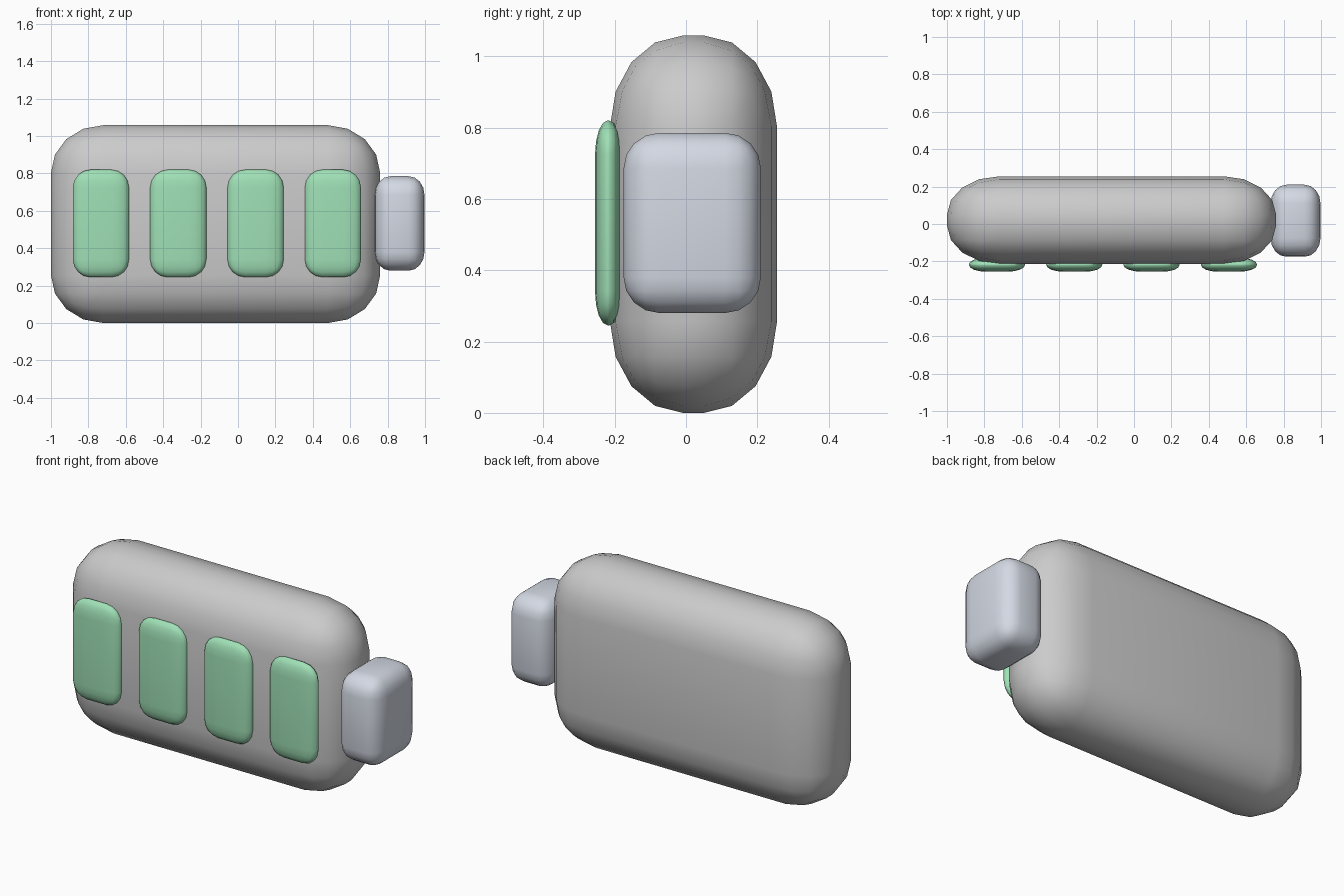
import bpy, bmesh

if "Cube" in bpy.data.objects:
    bpy.data.objects.remove(bpy.data.objects["Cube"])


def material(name, rgb):
    m = bpy.data.materials.new(name)
    m.diffuse_color = (*rgb, 1)
    m.use_nodes = True
    m.node_tree.nodes["Principled BSDF"].inputs["Base Color"].default_value = m.diffuse_color
    return m


def rounded_box(name, lo, hi, radii, segments=4, mat=None):
    """Box between two corners with a separate rounding radius per axis."""
    bm = bmesh.new()
    bmesh.ops.create_cube(bm, size=2)
    bmesh.ops.bevel(bm, geom=bm.edges[:], offset=0.5, segments=segments,
                    profile=0.5, affect='EDGES')
    for v in bm.verts:
        for i in range(3):
            mid, half = (lo[i] + hi[i]) / 2, (hi[i] - lo[i]) / 2
            side = 1 if v.co[i] > 0 else -1
            v.co[i] = mid + side * (half - radii[i] * (1 - abs(v.co[i])) / 0.5)
    for f in bm.faces:
        f.smooth = True
    mesh = bpy.data.meshes.new(name)
    bm.to_mesh(mesh)
    bm.free()
    obj = bpy.data.objects.new(name, mesh)
    bpy.context.collection.objects.link(obj)
    if mat:
        mesh.materials.append(mat)
    return obj


green = material("green", (0.35, 0.75, 0.47))
steel = material("blue_grey", (0.65, 0.69, 0.77))

# Main battery body
rounded_box("body", (-1, -0.213, 0), (0.76, 0.255, 1.058), (0.28, 0.205, 0.255))

# Terminal on the right end
rounded_box("terminal", (0.73, -0.175, 0.28), (0.997, 0.21, 0.785),
            (0.085, 0.1, 0.1), mat=steel)

# Four charge bars on the front
for i in range(4):
    x = -0.733 + i * 0.4135
    rounded_box(f"charge_bar_{i + 1}", (x - 0.15, -0.255, 0.245),
                (x + 0.15, -0.18, 0.82), (0.095, 0.036, 0.095), mat=green)
